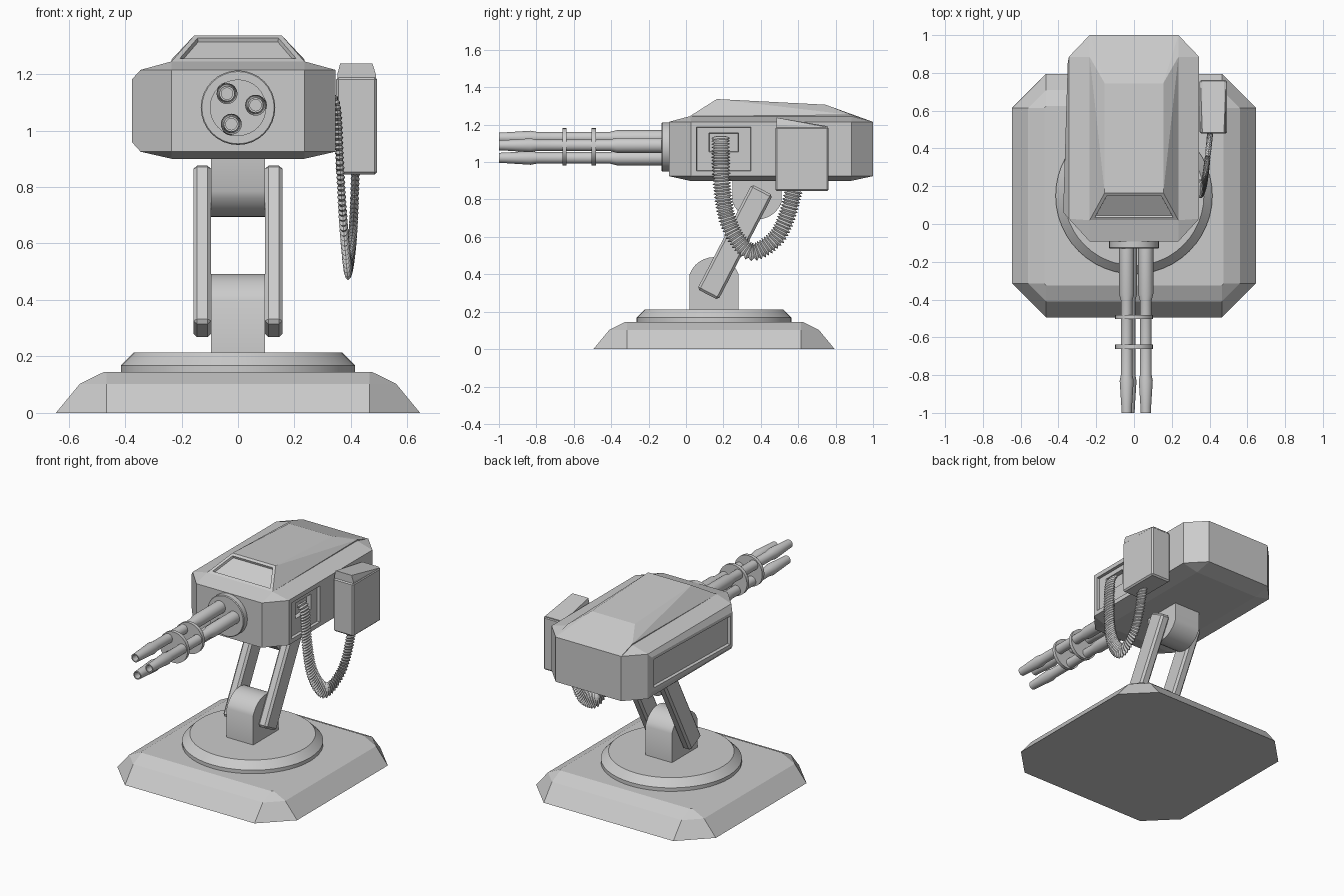
import bpy, bmesh, math
from mathutils import Vector, Matrix

if "Cube" in bpy.data.objects:
    bpy.data.objects.remove(bpy.data.objects["Cube"])

grey = bpy.data.materials.new("plain grey")
grey.diffuse_color = (0.6, 0.6, 0.6, 1)
grey.use_nodes = True
grey.node_tree.nodes["Principled BSDF"].inputs["Base Color"].default_value = grey.diffuse_color


def finish(name, bm, smooth=False):
    bmesh.ops.recalc_face_normals(bm, faces=bm.faces[:])
    me = bpy.data.meshes.new(name)
    bm.to_mesh(me)
    bm.free()
    me.materials.append(grey)
    ob = bpy.data.objects.new(name, me)
    bpy.context.collection.objects.link(ob)
    if smooth:
        bpy.ops.object.select_all(action='DESELECT')
        ob.select_set(True)
        bpy.context.view_layer.objects.active = ob
        bpy.ops.object.shade_smooth_by_angle(angle=math.radians(30))
    return ob


def hull(points):
    bm = bmesh.new()
    for p in points:
        bm.verts.new(p)
    bmesh.ops.convex_hull(bm, input=bm.verts[:])
    loose = [v for v in bm.verts if not v.link_faces]
    bmesh.ops.delete(bm, geom=loose, context='VERTS')
    bmesh.ops.dissolve_limit(bm, angle_limit=0.01, verts=bm.verts[:], edges=bm.edges[:])
    bmesh.ops.recalc_face_normals(bm, faces=bm.faces[:])
    bm.normal_update()
    return bm


def skin(rings):
    """Join closed rings of points into a capped tube."""
    bm = bmesh.new()
    vs = [[bm.verts.new(p) for p in r] for r in rings]
    n = len(vs[0])
    for a, b in zip(vs, vs[1:]):
        for i in range(n):
            j = (i + 1) % n
            bm.faces.new((a[i], a[j], b[j], b[i]))
    bm.faces.new(vs[0][::-1])
    bm.faces.new(vs[-1])
    return bm


def lathe(name, profile, cx, c2, axis, seg=32):
    rings = []
    for t, r in profile:
        ring = []
        for i in range(seg):
            a = 2 * math.pi * i / seg
            u, v = cx + r * math.cos(a), c2 + r * math.sin(a)
            ring.append((u, v, t) if axis == 'Z' else (u, t, v))
        rings.append(ring)
    return finish(name, skin(rings), True)


def box(name, centre, size, bevel, rot=None):
    bm = bmesh.new()
    bmesh.ops.create_cube(bm, size=1)
    bmesh.ops.scale(bm, vec=size, verts=bm.verts[:])
    bmesh.ops.bevel(bm, geom=bm.edges[:], offset=bevel, segments=1, affect='EDGES')
    if rot:
        bmesh.ops.rotate(bm, matrix=rot, verts=bm.verts[:])
    bmesh.ops.translate(bm, vec=centre, verts=bm.verts[:])
    return finish(name, bm)


def inset(bm, face, thickness, depth):
    bmesh.ops.inset_region(bm, faces=[face], thickness=thickness, depth=depth,
                           use_even_offset=True)
    bm.normal_update()


S = (-1, 1)

# Base slab with cut corners and sloped rim
pts = []
for z, h in ((0, .645), (.103, .56), (.145, .475)):
    for sx in S:
        for sy in S:
            pts += [(sx * h, .15 + sy * .465, z), (sx * .465, .15 + sy * h, z)]
finish("base", hull(pts))

# Turntable
lathe("turntable", [(.13, .415), (.168, .415), (.213, .37)], 0, .15, 'Z', 48)


# Lower pedestal and upper bracket: round-ended blocks
def knuckle(name, yc, z_flat, z_shoulder, sign):
    r, drop = .139, .047
    a0 = math.asin(drop / r)
    prof = [(yc + .13, z_flat)]
    for i in range(13):
        a = a0 + (math.pi - 2 * a0) * i / 12
        prof.append((yc + r * math.cos(a), z_shoulder + sign * (r * math.sin(a) - drop)))
    prof.append((yc - .13, z_flat))
    finish(name, skin([[(x, y, z) for y, z in prof] for x in (-.095, .095)]), True)


knuckle("pedestal", .15, .2, .40, 1)
knuckle("body_bracket", .38, .95, .785, -1)

# Pair of leaning arms
lean = Matrix.Rotation(math.radians(-27.5), 3, 'X')
for s, side in ((-1, "left"), (1, "right")):
    box(side + "_arm", (s * .1265, .262, .572), (.063, .127, .632), .013, lean)

# Body: cut-corner box with shallow slopes above and below
pts = []
for z in (.925, 1.215):
    for sx in S:
        pts += [(sx * .235, -.092, z), (sx * .345, .028, z),
                (sx * .345, .885, z), (sx * .235, 1.0, z)]
for sx in S:
    for y in (.02, .885):
        pts += [(sx * .235, y, .9), (sx * .235, y, 1.245)]
bm = hull(pts)
# left side: raised housing, leaning outward to the front, with a recessed panel
f = min(bm.faces, key=lambda q: q.normal.x)
inset(bm, f, .033, 0)
for v in f.verts:
    v.co.x -= .03 if v.co.y < .4 else .006
bm.normal_update()
inset(bm, f, .02, 0)
inset(bm, f, .002, -.02)
# right side: recessed access panel with a feed opening
f = max(bm.faces, key=lambda q: q.normal.x)
bmesh.ops.bisect_plane(bm, geom=[f] + f.edges[:] + f.verts[:],
                       plane_co=(0, .375, 0), plane_no=(0, 1, 0))
bm.normal_update()
f = min((q for q in bm.faces if q.normal.x > .99), key=lambda q: q.calc_center_median().y)
inset(bm, f, .028, 0)
inset(bm, f, .002, -.018)
inset(bm, f, .065, 0)
for v in f.verts:
    v.co.z += .035
inset(bm, f, .002, -.03)
finish("body", bm)

# Raised roof cover with a recessed front window
pts = []
for sx in S:
    pts += [(sx * .235, .02, 1.245), (sx * .235, .02, 1.2), (sx * .155, .165, 1.337),
            (sx * .155, .745, 1.307), (sx * .235, .885, 1.252),
            (sx * .235, 1.0, 1.215), (sx * .235, .99, 1.2)]
bm = hull(pts)
f = max((q for q in bm.faces if q.normal.y < -.3 and q.normal.z > .3),
        key=lambda q: q.calc_area())
inset(bm, f, .018, 0)
inset(bm, f, .004, -.014)
finish("roof_cover", bm)

# Barrel cluster
CZ = 1.081
lathe("barrel_mount", [(-.05, .132), (-.125, .132), (-.13, .128)], 0, CZ, 'Y')
barrel = [(-.1, .04), (-.37, .04), (-.405, .031), (-.80, .031), (-.83, .037), (-.97, .028),
          (-1.0, .027), (-1.0, .02), (-.9, .02)]
for k in range(3):
    a = math.radians(8 + 120 * k)
    lathe("barrel_%d" % (k + 1), barrel, .063 * math.cos(a), CZ + .063 * math.sin(a), 'Y', 24)
for k, y in enumerate((-.65, -.493)):
    lathe("barrel_clamp_%d" % (k + 1), [(y - .011, .1), (y + .011, .1)], 0, CZ, 'Y')

# Side box and its sloped lid
box("side_box", (.42, .62, 1.017), (.146, .284, .345), .009)
pts = []
for x0, x1, zf, zb in ((.352, .488, 1.18, 1.18), (.352, .488, 1.2, 1.186),
                       (.362, .476, 1.238, 1.192)):
    for x in (x0, x1):
        pts += [(x, .485, zf), (x, .757, zb)]
finish("side_box_lid", hull(pts))

# Ribbed flat feed hose hanging from the body to the side box
path = [Vector(p) for p in (
    (.325, .185, 1.135), (.35, .186, 1.08), (.36, .19, .9), (.37, .215, .72),
    (.38, .268, .595), (.39, .355, .52), (.402, .47, .583), (.41, .532, .69),
    (.415, .572, .83), (.416, .58, .87))]


def spline(t):
    i = min(int(t), len(path) - 2)
    u = t - i
    p0, p1, p2 = path[max(i - 1, 0)], path[i], path[i + 1]
    p3 = path[min(i + 2, len(path) - 1)]
    return .5 * (2 * p1 + (p2 - p0) * u + (2 * p0 - 5 * p1 + 4 * p2 - p3) * u * u
                 + (3 * p1 - p0 - 3 * p2 + p3) * u ** 3)


dense = [spline(i * (len(path) - 1) / 600) for i in range(601)]
dist = [0]
for a, b in zip(dense, dense[1:]):
    dist.append(dist[-1] + (b - a).length)
RIBS = 64
rings, j = [], 0
for k in range(2 * RIBS + 1):
    while j < 598 and dist[j] < dist[-1] * k / (2 * RIBS):
        j += 1
    tan = (dense[min(j + 8, 600)] - dense[max(j - 8, 0)]).normalized()
    across = tan.cross(Vector((1, 0, 0))).normalized()
    flat = across.cross(tan)
    s = 1 if k % 2 else .68
    rings.append([dense[j] + across * (.05 * s * math.cos(a)) + flat * (.016 * s * math.sin(a))
                  for a in (2 * math.pi * i / 12 for i in range(12))])
finish("feed_hose", skin(rings))
